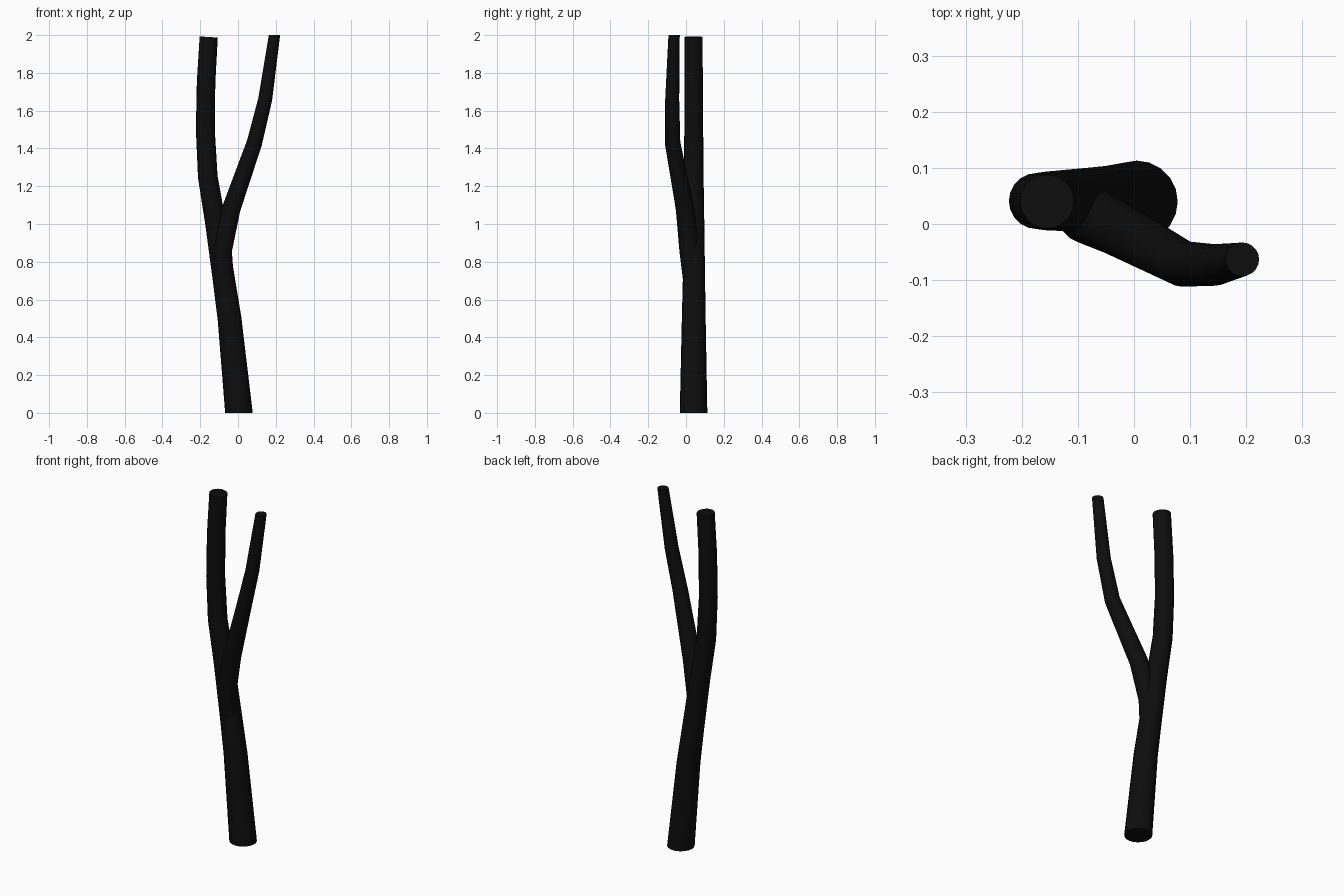
import bpy, bmesh, math
from mathutils import Vector

if "Cube" in bpy.data.objects:
    bpy.data.objects.remove(bpy.data.objects["Cube"])

SIDES = 20

bark = bpy.data.materials.new("dark_bark")
bark.diffuse_color = (0.004, 0.004, 0.004, 1)
bark.use_nodes = True
bark.node_tree.nodes["Principled BSDF"].inputs["Base Color"].default_value = bark.diffuse_color


def limb(name, path, flat_start=False, flat_end=False):
    """Tapered tube swept through (x, y, z, radius) points, capped at both ends."""
    bm = bmesh.new()
    pts = [Vector(p[:3]) for p in path]
    last = len(pts) - 1
    rings = []
    for i, p in enumerate(pts):
        t = (pts[min(i + 1, last)] - pts[max(i - 1, 0)]).normalized()
        if (i == 0 and flat_start) or (i == last and flat_end):
            t = Vector((0, 0, 1))
        u = Vector((0, 1, 0)).cross(t).normalized()
        v = t.cross(u)
        r = path[i][3]
        rings.append([bm.verts.new(p + r * (math.cos(a) * u + math.sin(a) * v))
                      for a in (2 * math.pi * k / SIDES for k in range(SIDES))])
    for a, b in zip(rings, rings[1:]):
        for k in range(SIDES):
            n = (k + 1) % SIDES
            bm.faces.new((a[k], a[n], b[n], b[k]))
    bm.faces.new(rings[0][::-1])
    bm.faces.new(rings[-1])
    me = bpy.data.meshes.new(name)
    bm.to_mesh(me)
    bm.free()
    ob = bpy.data.objects.new(name, me)
    bpy.context.collection.objects.link(ob)
    me.materials.append(bark)
    bpy.ops.object.select_all(action='DESELECT')
    ob.select_set(True)
    bpy.context.view_layer.objects.active = ob
    bpy.ops.object.shade_smooth_by_angle(angle=math.radians(40))


# Main trunk, leaning left and straightening towards its cut top
limb("trunk", [
    (0.005, 0.04, 0.0, 0.073),
    (-0.045, 0.041, 0.5, 0.063),
    (-0.074, 0.042, 0.7, 0.059),
    (-0.118, 0.042, 1.0, 0.055),
    (-0.160, 0.041, 1.25, 0.052),
    (-0.173, 0.041, 1.5, 0.050),
    (-0.169, 0.040, 1.75, 0.049),
    (-0.155, 0.040, 1.99, 0.048),
], flat_start=True)

# Thinner side branch, growing out of the trunk forwards and to the right
limb("branch", [
    (-0.075, 0.040, 0.69, 0.054),
    (-0.084, 0.017, 0.86, 0.052),
    (-0.036, -0.005, 1.08, 0.049),
    (0.087, -0.071, 1.43, 0.041),
    (0.144, -0.073, 1.66, 0.037),
    (0.193, -0.063, 2.0, 0.030),
], flat_end=True)
